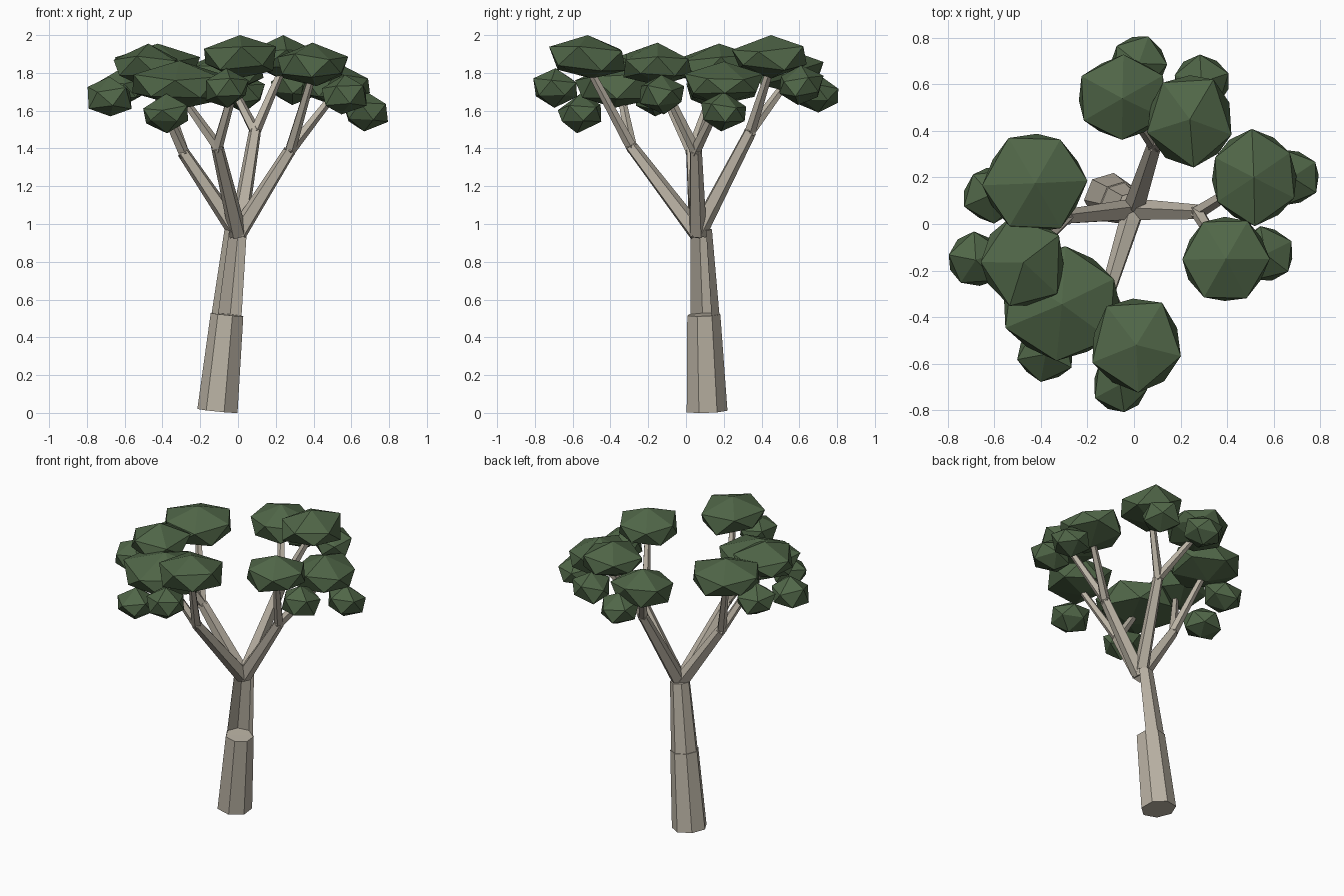
import bpy, bmesh, math, random
from mathutils import Vector

random.seed(4)
if "Cube" in bpy.data.objects:
    bpy.data.objects.remove(bpy.data.objects["Cube"])


def material(name, rgb):
    m = bpy.data.materials.new(name)
    m.use_nodes = True
    m.diffuse_color = (*rgb, 1)
    m.node_tree.nodes["Principled BSDF"].inputs["Base Color"].default_value = (*rgb, 1)
    return m


BARK = material("pale_bark", (0.49, 0.445, 0.37))
LEAF = material("dark_green_leaf", (0.08, 0.133, 0.064))


def finish(name, bm, mat):
    bmesh.ops.recalc_face_normals(bm, faces=bm.faces)
    mesh = bpy.data.meshes.new(name)
    bm.to_mesh(mesh)
    bm.free()
    mesh.materials.append(mat)
    obj = bpy.data.objects.new(name, mesh)
    bpy.context.collection.objects.link(obj)
    return obj


def limb(name, start, end, r1, r2, sides, phase=0.0, opening=None):
    """Tapered faceted limb; an opening direction leaves out the three side faces there."""
    a, b = Vector(start), Vector(end)
    turn = Vector((0, 0, 1)).rotation_difference(b - a)
    bm = bmesh.new()
    rings = []
    for centre, r in ((a, r1), (b, r2)):
        rings.append([bm.verts.new(centre + turn @ Vector((r * math.cos(t), r * math.sin(t), 0)))
                      for t in (phase + math.tau * i / sides for i in range(sides))])
    low, high = rings
    bm.faces.new(low)
    bm.faces.new(high)
    walls = [bm.faces.new((low[i], low[i - 1], high[i - 1], high[i])) for i in range(sides)]
    bmesh.ops.recalc_face_normals(bm, faces=bm.faces)
    if opening:
        walls.sort(key=lambda f: f.normal.dot(Vector(opening)))
        bmesh.ops.delete(bm, geom=walls[-3:], context='FACES')
    return finish(name, bm, BARK)


def clump(name, centre, rx, ry, h, sides, degrees):
    """Flattened faceted leaf mass: two staggered rings between two tips."""
    bm = bmesh.new()
    bm.verts.new((0, 0, h))
    bm.verts.new((random.uniform(-.15, .15) * rx, random.uniform(-.15, .15) * ry, -h))
    for z, scale, offset in ((0.32, 1.0, 0), (-0.48, 0.95, 0.5)):
        for i in range(sides):
            t = math.radians(degrees) + math.tau * (i + offset + random.uniform(-.05, .05)) / sides
            r = scale * random.uniform(0.98, 1.05)
            bm.verts.new((rx * r * math.cos(t), ry * r * math.sin(t),
                          h * (z + random.uniform(-.17, .17))))
    bmesh.ops.convex_hull(bm, input=bm.verts)
    bmesh.ops.translate(bm, verts=bm.verts, vec=Vector(centre))
    return finish(name, bm, LEAF)


# Leaning trunk in two lengths, the upper one open on one side
knee, crown = (-0.055, 0.093, 0.52), (-0.008, 0.075, 0.97)
turn = math.radians(-22)
limb("lower_trunk", (-0.105, 0.11, 0.01), knee, 0.111, 0.09, 7, turn)
limb("upper_trunk", knee, crown, 0.085, 0.063, 7, turn, (0.67, -0.74, 0))

# Each main branch: elbow, then its two leaf masses
# (centre, x and y radius, half height, sides, rotation)
branches = {
    "left": ((0.275, 0.05, 1.39), [((0.515, 0.2, 1.745), 0.185, 0.2, 0.115, 6, 33),
                                   ((0.395, -0.15, 1.845), 0.187, 0.19, 0.115, 6, 0)]),
    "back": ((0.09, 0.34, 1.49), [((-0.05, 0.54, 1.81), 0.195, 0.18, 0.115, 6, 30),
                                  ((0.24, 0.45, 1.885), 0.19, 0.2, 0.115, 5, 56)]),
    "front": ((-0.11, -0.29, 1.41), [((0.01, -0.52, 1.885), 0.2, 0.205, 0.115, 5, 55),
                                     ((-0.31, -0.345, 1.74), 0.255, 0.24, 0.125, 6, 25)]),
    "right": ((-0.29, 0.03, 1.38), [((-0.475, -0.165, 1.84), 0.185, 0.195, 0.115, 5, 33),
                                    ((-0.425, 0.175, 1.84), 0.22, 0.215, 0.115, 6, 0)]),
}
fork = Vector((0, 0.06, 0.95))
for side, (elbow, masses) in branches.items():
    elbow = Vector(elbow)
    limb(f"{side}_branch", fork, elbow, 0.05, 0.034, 5, 0.4)
    for n, (centre, *shape) in enumerate(masses, 1):
        tip = Vector(centre) - Vector((0, 0, 0.05))
        limb(f"{side}_twig_{n}", elbow - (tip - elbow) * 0.04, tip, 0.031, 0.02, 5)
        clump(f"{side}_foliage_{n}", centre, *shape)

# Small outer leaf masses hanging around the rim
small = [(0.02, 0.69, 1.695), (0.29, 0.61, 1.735), (0.68, 0.2, 1.595), (0.565, -0.13, 1.685),
         (-0.06, -0.69, 1.72), (-0.38, -0.56, 1.585), (-0.68, -0.155, 1.675), (-0.615, 0.125, 1.72)]
for n, centre in enumerate(small, 1):
    clump(f"small_foliage_{n}", centre, 0.12, 0.118, 0.105, 5, random.uniform(0, 72))
